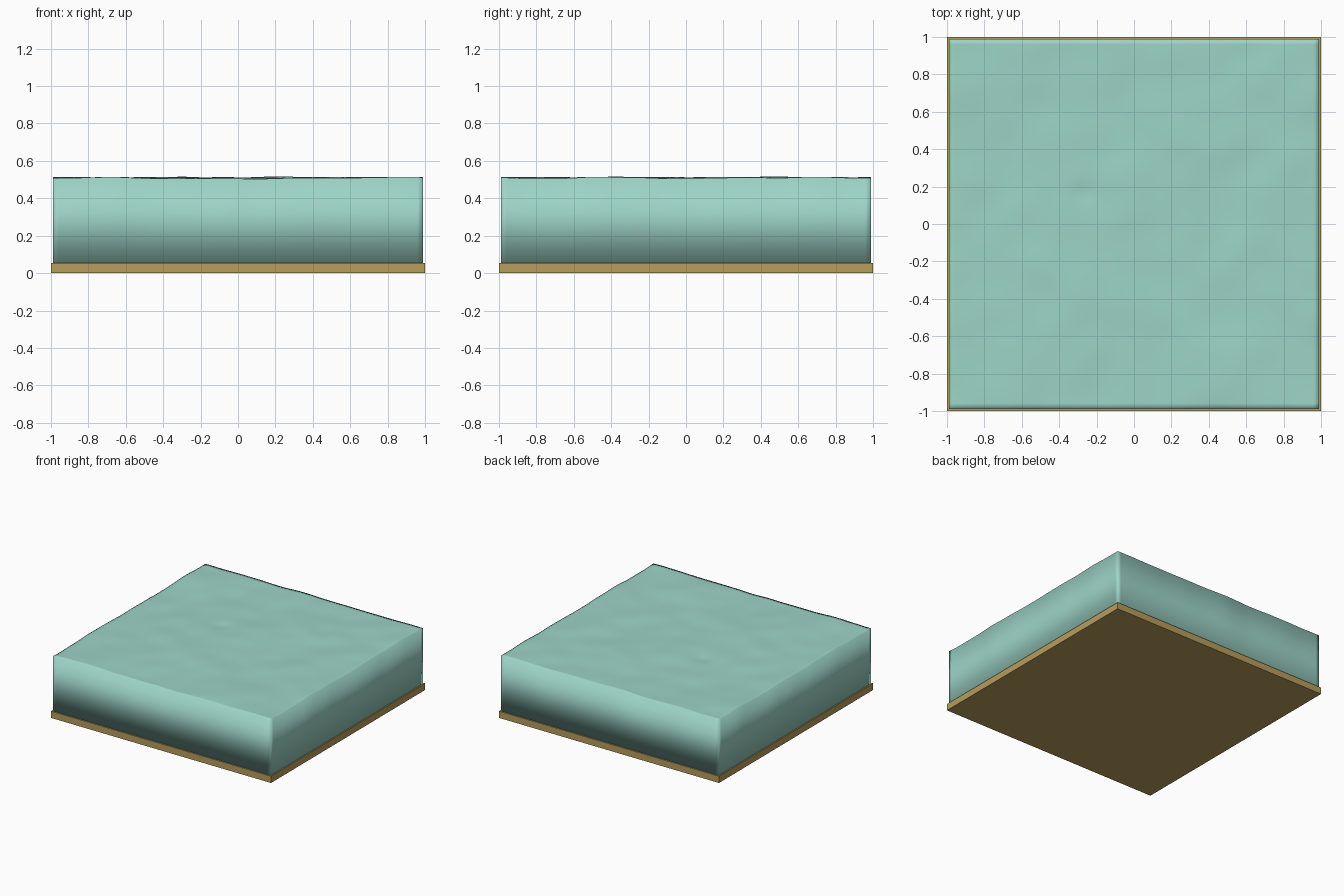
import bpy, bmesh, math
from mathutils import Vector, noise

if "Cube" in bpy.data.objects:
    bpy.data.objects.remove(bpy.data.objects["Cube"])

def material(name, color):
    m = bpy.data.materials.new(name)
    m.diffuse_color = (*color, 1)
    m.use_nodes = True
    m.node_tree.nodes["Principled BSDF"].inputs["Base Color"].default_value = m.diffuse_color
    return m

def add_object(name, bm, mat, smooth):
    bmesh.ops.recalc_face_normals(bm, faces=bm.faces)
    for f in bm.faces:
        f.smooth = smooth
    mesh = bpy.data.meshes.new(name)
    bm.to_mesh(mesh)
    bm.free()
    mesh.materials.append(mat)
    ob = bpy.data.objects.new(name, mesh)
    bpy.context.collection.objects.link(ob)
    return ob

# Thin flat base board
BASE = 0.055
bm = bmesh.new()
bmesh.ops.create_cube(bm, size=1)
for v in bm.verts:
    v.co = Vector((v.co.x * 2, v.co.y * 2, (v.co.z + 0.5) * BASE))
add_object("base_board", bm, material("wood", (0.48, 0.34, 0.11)), False)

# Water block: rippled grid with its border pulled down to the board
HALF, LEVEL = 0.99, 0.509

def ripple(x, y):
    broad = noise.noise(Vector((x * 2.2, y * 2.2, 3.7)))
    fine = noise.noise(Vector((x * 5.0, y * 5.0, 9.1)))
    dimple = math.exp(-((x + 0.27) ** 2 + (y - 0.17) ** 2) / 0.003)
    return 0.010 * broad + 0.005 * fine - 0.008 * dimple

bm = bmesh.new()
bmesh.ops.create_grid(bm, x_segments=64, y_segments=64, size=HALF)
for v in bm.verts:
    v.co.z = LEVEL + ripple(v.co.x, v.co.y)
border = [e for e in bm.edges if e.is_boundary]
ext = bmesh.ops.extrude_edge_only(bm, edges=border)["geom"]
for v in (g for g in ext if isinstance(g, bmesh.types.BMVert)):
    v.co.z = BASE - 0.003
rim = [g for g in ext if isinstance(g, bmesh.types.BMEdge) and g.is_boundary]
bmesh.ops.contextual_create(bm, geom=rim)
add_object("water_block", bm, material("water", (0.34, 0.66, 0.57)), True)
